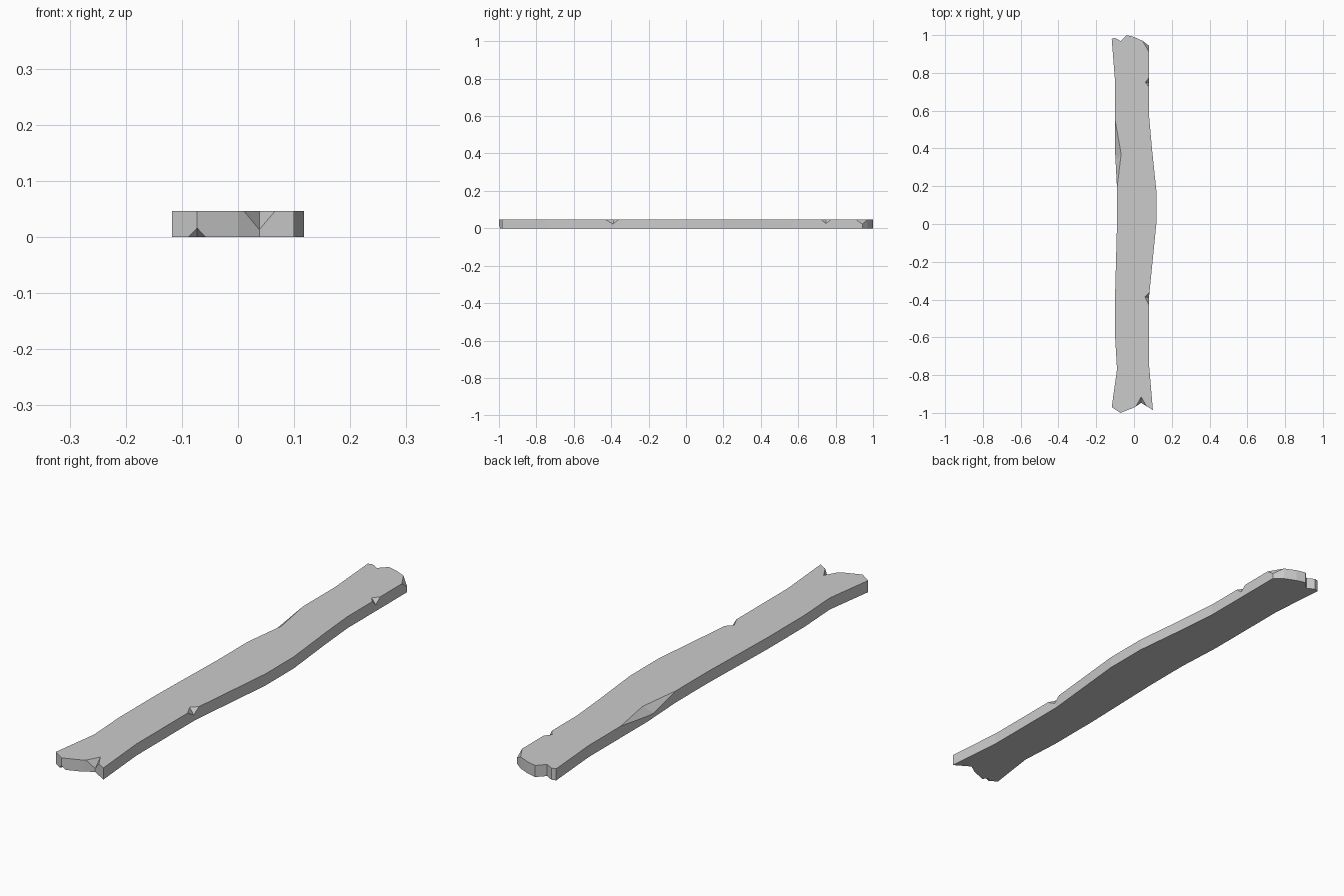
import bpy, bmesh
from mathutils import Vector

if "Cube" in bpy.data.objects:
    bpy.data.objects.remove(bpy.data.objects["Cube"])

T = 0.046  # plank thickness

# Plank outline seen from above, counter-clockwise
outline = [
    (0.10, -0.985), (0.08, -0.75), (0.08, -0.38), (0.10, -0.18), (0.118, 0.0),
    (0.118, 0.18), (0.095, 0.40), (0.08, 0.57), (0.08, 0.943),
    (0.045, 0.97), (0.0, 0.99), (-0.04, 1.0), (-0.07, 0.968), (-0.10, 0.985),
    (-0.118, 0.98), (-0.10, 0.75), (-0.10, 0.38), (-0.09, 0.19), (-0.09, 0.0),
    (-0.10, -0.37), (-0.10, -0.60), (-0.09, -0.77), (-0.118, -0.97),
    (-0.073, -1.0), (0.0, -0.972), (0.038, -0.947),
]

# Splintered edge chips: inner point, low point, and the two ends on the edge
chips = [
    ((0.060, 0.75, T), (0.08, 0.747, 0.025), (0.08, 0.775, T), (0.08, 0.725, T)),
    ((0.058, -0.385, T), (0.08, -0.39, 0.023), (0.082, -0.36, T), (0.08, -0.43, T)),
    ((-0.068, 0.37, T), (-0.099, 0.34, 0.016), (-0.10, 0.55, T), (-0.09, 0.19, T)),
    ((0.038, -0.915, T), (0.038, -0.947, 0.013), (0.01, -0.966, T), (0.066, -0.964, T)),
    ((-0.073, -0.975, 0), (-0.073, -1.0, 0.016), (-0.088, -0.99, 0), (-0.058, -0.994, 0)),
]


def make_object(name, bm):
    bmesh.ops.recalc_face_normals(bm, faces=bm.faces[:])
    mesh = bpy.data.meshes.new(name)
    bm.to_mesh(mesh)
    bm.free()
    obj = bpy.data.objects.new(name, mesh)
    bpy.context.collection.objects.link(obj)
    return obj


def add_chip(bm, inner, low, a, b):
    """Tetrahedral wedge, enlarged past the plank surface in its own planes."""
    inner, low, a, b = (Vector(p) for p in (inner, low, a, b))
    mid = (inner + low) / 2
    pts = [inner + (inner - low) * 0.5, low + (low - inner) * 0.5,
           a + (a - mid), b + (b - mid)]
    v = [bm.verts.new(p) for p in pts]
    for tri in ((0, 1, 2), (0, 3, 1), (0, 2, 3), (1, 3, 2)):
        bm.faces.new([v[i] for i in tri])


# Plank body: extruded outline
bm = bmesh.new()
base = bm.faces.new([bm.verts.new((x, y, 0)) for x, y in outline])
ext = bmesh.ops.extrude_face_region(bm, geom=[base])
top = [g for g in ext["geom"] if isinstance(g, bmesh.types.BMVert)]
bmesh.ops.translate(bm, verts=top, vec=(0, 0, T))
bmesh.ops.recalc_face_normals(bm, faces=bm.faces[:])

# Broken-off back right corner
p, q, r = Vector((0.045, 0.97, T)), Vector((0.08, 0.91, T)), Vector((0.08, 0.943, 0.022))
normal = (q - p).cross(r - p).normalized()
if normal.z < 0:
    normal.negate()
bmesh.ops.bisect_plane(bm, geom=bm.verts[:] + bm.edges[:] + bm.faces[:],
                       plane_co=p, plane_no=normal, clear_outer=True)
bmesh.ops.holes_fill(bm, edges=[e for e in bm.edges if e.is_boundary], sides=0)
plank = make_object("plank", bm)

# Edge chips cut away
bm = bmesh.new()
for chip in chips:
    add_chip(bm, *chip)
cutter = make_object("chip_cutter", bm)
cutter.hide_render = True

mod = plank.modifiers.new("chips", 'BOOLEAN')
mod.operation = 'DIFFERENCE'
mod.solver = 'EXACT'
mod.object = cutter
bpy.context.view_layer.objects.active = plank
bpy.ops.object.modifier_apply(modifier=mod.name)
bpy.data.objects.remove(cutter, do_unlink=True)
